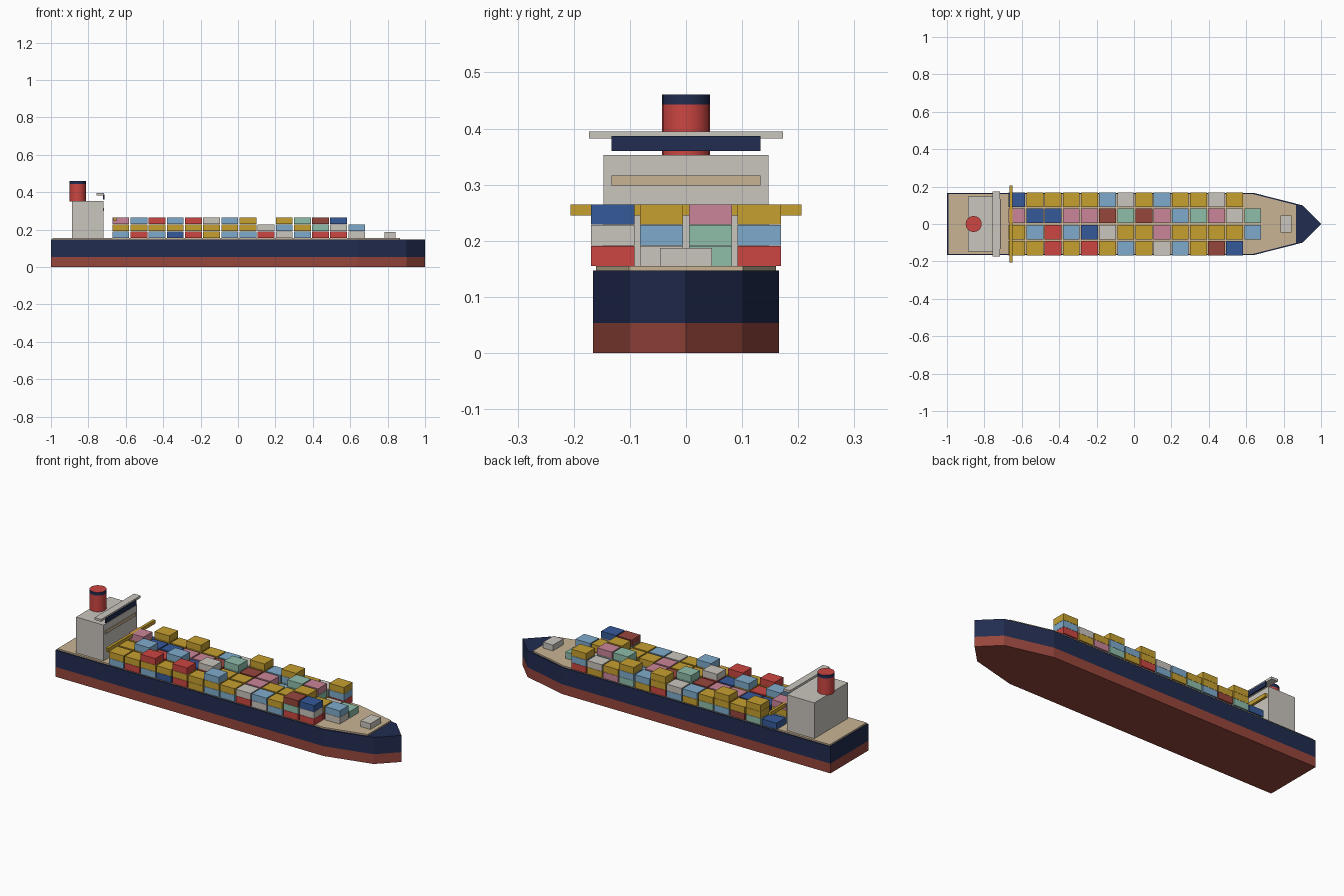
import bpy, bmesh, math

if "Cube" in bpy.data.objects:
    bpy.data.objects.remove(bpy.data.objects["Cube"])

# ---------- palette (sRGB 0-255 converted to linear) ----------
def lin(c):
    c /= 255
    return c / 12.92 if c <= 0.04045 else ((c + 0.055) / 1.055) ** 2.4

def material(name, rgb):
    m = bpy.data.materials.new(name)
    m.diffuse_color = (*[lin(c) for c in rgb], 1)
    m.use_nodes = True
    m.node_tree.nodes["Principled BSDF"].inputs["Base Color"].default_value = m.diffuse_color
    return m

NAVY = material("navy", (33, 44, 80))
RUST = material("rust_red", (150, 70, 60))
TAN = material("deck_tan", (201, 180, 148))
GREY = material("light_grey", (202, 197, 190))
YELLOW = material("yellow", (198, 160, 48))
SKY = material("sky_blue", (127, 171, 204))
BLUE = material("blue", (54, 90, 154))
RED = material("red", (204, 70, 66))
PINK = material("pink", (202, 133, 152))
GREEN = material("sea_green", (142, 190, 170))

# ---------- helpers ----------
def finish(name, bm, *mats):
    bmesh.ops.recalc_face_normals(bm, faces=bm.faces)
    me = bpy.data.meshes.new(name)
    bm.to_mesh(me)
    bm.free()
    for m in mats:
        me.materials.append(m)
    ob = bpy.data.objects.new(name, me)
    bpy.context.collection.objects.link(ob)
    return ob

def box(name, x, y, z, mat):
    """x, y, z are (min, max) pairs."""
    bm = bmesh.new()
    bmesh.ops.create_cube(bm, size=1)
    for v in bm.verts:
        v.co = [(a + b) / 2 + c * (b - a) for c, (a, b) in zip(v.co, (x, y, z))]
    return finish(name, bm, mat)

def prism(name, half, levels, mats):
    """Mirrored plan outline stacked through z levels, one material per band."""
    outline = half + [(x, -y) for x, y in reversed(half) if y > 0]
    bm = bmesh.new()
    rings = [[bm.verts.new((x, y, z)) for x, y in outline] for z in levels]
    n = len(outline)
    for k in range(len(levels) - 1):
        for i in range(n):
            j = (i + 1) % n
            f = bm.faces.new((rings[k][i], rings[k][j], rings[k + 1][j], rings[k + 1][i]))
            f.material_index = k
    bm.faces.new(rings[0]).material_index = 0
    bm.faces.new(rings[-1]).material_index = len(mats) - 1
    return finish(name, bm, *mats)

# ---------- hull and deck ----------
prism("hull", [(-1, 0.166), (0.64, 0.166), (0.9, 0.1), (1, 0)],
      [0, 0.054, 0.147], [RUST, NAVY])
prism("deck", [(-0.993, 0.16), (0.635, 0.16), (0.865, 0.102)], [0.145, 0.155], [TAN])

# ---------- superstructure ----------
box("deckhouse", (-0.888, -0.72), (-0.147, 0.147), (0.155, 0.353), GREY)
box("deckhouse_band", (-0.722, -0.716), (-0.133, 0.133), (0.299, 0.316), TAN)
box("bridge_wing", (-0.757, -0.717), (-0.173, 0.173), (0.382, 0.395), GREY)
box("bridge_window", (-0.721, -0.714), (-0.133, 0.133), (0.36, 0.387), NAVY)
box("bow_house", (0.782, 0.843), (-0.046, 0.046), (0.155, 0.187), GREY)
box("gantry_beam", (-0.665, -0.65), (-0.206, 0.206), (0.245, 0.265), YELLOW)

# funnel with a dark band round the rim
def funnel():
    bm = bmesh.new()
    n, r, levels = 16, 0.043, [0.35, 0.443, 0.461]
    rings = [[bm.verts.new((-0.857 + r * math.cos(2 * math.pi * i / n),
                            r * math.sin(2 * math.pi * i / n), z)) for i in range(n)]
             for z in levels]
    for k in range(2):
        for i in range(n):
            j = (i + 1) % n
            f = bm.faces.new((rings[k][i], rings[k][j], rings[k + 1][j], rings[k + 1][i]))
            f.material_index = k
            f.smooth = True
    caps = [bm.faces.new(rings[0]), bm.faces.new(rings[-1])]
    for e in caps[0].edges[:] + caps[1].edges[:]:
        e.smooth = False
    return finish("funnel", bm, RED, NAVY)

funnel()

# ---------- containers: each word is a stack, bottom to top, stern to bow ----------
CODES = {"Y": YELLOW, "L": SKY, "B": BLUE, "R": RED, "P": PINK,
         "G": GREEN, "W": GREY, "N": RUST}
ROWS = {
    0.1305: "B GYY NY LYY GY YL LW RYY YL GLY PY YW RLY -",
    0.0435: "LYP YB LB RP YP WN YGG LN YP L RGG YGP W G",
    -0.0435: "RY LYL YR RYL LB YRW GY LY RP WY GY LYY RY WL",
    -0.1305: "LY RY LYR BY RYR YY LYL LY RW WL LY RGN RWB -",
}
for y, stacks in ROWS.items():
    for col, stack in enumerate(stacks.split()):
        x = -0.627 + col * 0.0971
        for tier, code in enumerate(stack.strip("-")):
            z = 0.155 + tier * 0.037
            box("container", (x - 0.045, x + 0.045), (y - 0.0385, y + 0.0385),
                (z, z + 0.036), CODES[code])
